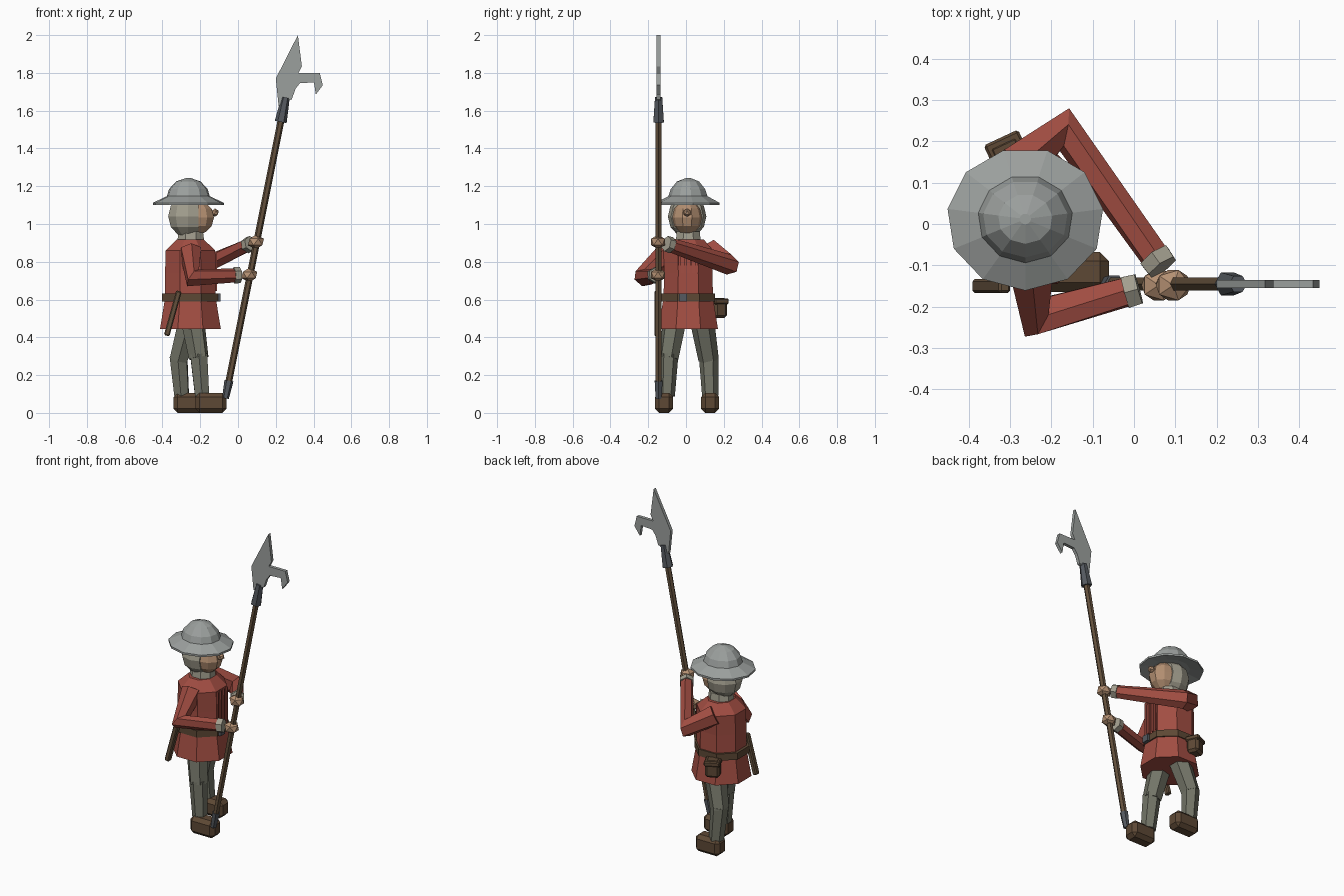
import bpy, bmesh
from math import pi, cos, sin, radians
from mathutils import Vector, Matrix

if "Cube" in bpy.data.objects:
    bpy.data.objects.remove(bpy.data.objects["Cube"])


def material(name, rgb):
    m = bpy.data.materials.new(name)
    m.diffuse_color = (*rgb, 1)
    m.use_nodes = True
    m.node_tree.nodes["Principled BSDF"].inputs["Base Color"].default_value = m.diffuse_color
    return m


RED = material("red cloth", (0.36, 0.075, 0.055))
HOSE = material("grey green wool", (0.17, 0.175, 0.135))
LEATHER = material("leather", (0.11, 0.065, 0.035))
WOOD = material("wood", (0.125, 0.08, 0.045))
SKIN = material("skin", (0.46, 0.28, 0.17))
LINEN = material("linen", (0.36, 0.34, 0.27))
STEEL = material("steel", (0.33, 0.35, 0.34))
IRON = material("dark iron", (0.09, 0.10, 0.115))


def finish(name, bm, mat):
    bmesh.ops.recalc_face_normals(bm, faces=bm.faces[:])
    me = bpy.data.meshes.new(name)
    bm.to_mesh(me)
    bm.free()
    me.materials.append(mat)
    ob = bpy.data.objects.new(name, me)
    bpy.context.collection.objects.link(ob)
    return ob


def skin_rings(bm, rings):
    """Bridge successive vertex rings and cap both ends."""
    n = len(rings[0])
    for a, b in zip(rings, rings[1:]):
        for i in range(n):
            j = (i + 1) % n
            bm.faces.new((a[i], a[j], b[j], b[i]))
    bm.faces.new(rings[0][::-1])
    bm.faces.new(rings[-1])


def loft(name, cx, cy, profile, n, mat, turn=0.5):
    """Vertical stack of elliptical rings: (z, radius x, radius y)."""
    bm = bmesh.new()
    angles = [2 * pi * (i + turn) / n for i in range(n)]
    skin_rings(bm, [[bm.verts.new((cx + rx * cos(a), cy + ry * sin(a), z)) for a in angles]
                    for z, rx, ry in profile])
    return finish(name, bm, mat)


def tube(name, points, radii, n, mat):
    """Faceted tube along a bent path, mitred at the joints."""
    bm = bmesh.new()
    p = [Vector(q) for q in points]
    dirs = [(b - a).normalized() for a, b in zip(p, p[1:])]
    rot, last, rings = dirs[0].to_track_quat('Z', 'Y'), dirs[0], []
    for i, q in enumerate(p):
        t = (dirs[max(i - 1, 0)] + dirs[min(i, len(dirs) - 1)]).normalized()
        rot, last = last.rotation_difference(t) @ rot, t
        rings.append([bm.verts.new(q + rot @ Vector((radii[i] * cos(a), radii[i] * sin(a), 0)))
                      for a in (2 * pi * (k + 0.5) / n for k in range(n))])
    skin_rings(bm, rings)
    return finish(name, bm, mat)


def block(name, centre, size, mat, bevel=0.0, rot=Matrix.Identity(4)):
    bm = bmesh.new()
    bmesh.ops.create_cube(bm, size=1)
    bmesh.ops.scale(bm, vec=size, verts=bm.verts)
    if bevel:
        bmesh.ops.bevel(bm, geom=bm.edges[:], offset=bevel, segments=1, affect='EDGES')
    bm.transform(Matrix.Translation(centre) @ rot)
    return finish(name, bm, mat)


def ball(name, centre, radii, mat, seg=0, rings=0):
    """Faceted ellipsoid: icosphere, or a UV sphere when seg is given."""
    bm = bmesh.new()
    if seg:
        bmesh.ops.create_uvsphere(bm, u_segments=seg, v_segments=rings, radius=1)
    else:
        bmesh.ops.create_icosphere(bm, subdivisions=1, radius=1)
    bmesh.ops.scale(bm, vec=radii, verts=bm.verts)
    bmesh.ops.translate(bm, vec=centre, verts=bm.verts)
    return finish(name, bm, mat)


CX, CY = -0.252, 0.012

# Tunic, quilting ridges and belt
loft("tunic", CX, CY, [(0.445, 0.174, 0.170), (0.61, 0.145, 0.142), (0.74, 0.145, 0.138),
                       (0.86, 0.142, 0.142), (0.917, 0.078, 0.09)], 8, RED)
for i in range(4):
    y = CY + (i - 1.5) * 0.03
    block(f"quilting_ridge_{i}", (-0.118, y, 0.75), (0.014, 0.011, 0.21), RED)
loft("belt", CX - 0.003, CY, [(0.59, 0.16, 0.152), (0.632, 0.16, 0.152)], 8, LEATHER)
block("buckle", (-0.102, -0.015, 0.611), (0.018, 0.042, 0.042), IRON)

# Pouch and scabbard hanging from the belt
turn = Matrix.Rotation(radians(25), 4, 'Z')
block("pouch", (-0.305, 0.17, 0.555), (0.085, 0.075, 0.105), LEATHER, 0.014, turn)
block("pouch_flap", (-0.305, 0.172, 0.59), (0.092, 0.082, 0.03), LEATHER, 0.006, turn)
block("scabbard", (-0.345, -0.15, 0.527), (0.03, 0.034, 0.245), WOOD, 0.006,
      Matrix.Rotation(radians(15.5), 4, 'Y'))

# Legs and boots: side, hip, knee, ankle, boot centre x
for side, hip, knee, ankle, bx in (
        ("right", (-0.245, -0.055, 0.52), (-0.208, -0.092, 0.29), (-0.19, -0.102, 0.09), -0.143),
        ("left", (-0.25, 0.08, 0.52), (-0.315, 0.12, 0.28), (-0.298, 0.128, 0.09), -0.258)):
    tube(side + "_thigh", (hip, knee), (0.066, 0.054), 6, HOSE)
    low = Vector(knee) + Vector((0, 0, 0.02))
    tube(side + "_shin", (low, ankle), (0.052, 0.043), 6, HOSE)
    block(side + "_boot", (bx, ankle[1] + (-0.014 if side == "right" else 0), 0.053),
          (0.166, 0.096, 0.106), LEATHER, 0.022)

# Arms, cuffs and hands: side, shoulder, elbow, wrist, hand
for side, shoulder, elbow, wrist, hand in (
        ("right", (-0.25, -0.09, 0.855), (-0.238, -0.225, 0.715), (0.0, -0.16, 0.729), (0.06, -0.148, 0.73)),
        ("left", (-0.29, 0.13, 0.86), (-0.168, 0.228, 0.785), (0.062, -0.095, 0.893), (0.095, -0.148, 0.905))):
    e, w = Vector(elbow), Vector(wrist)
    tube(side + "_sleeve", (shoulder, e, w), (0.062, 0.055, 0.037), 6, RED)
    d = (w - e).normalized()
    tube(side + "_cuff", (w - d * 0.022, w + d * 0.012), (0.044, 0.042), 6, LINEN)
    ball(side + "_hand", hand, (0.047, 0.043, 0.038), SKIN)

# Neck, face and coif (coif cut open at the front)
loft("collar", -0.25, CY, [(0.9, 0.078, 0.072), (0.96, 0.07, 0.066)], 8, LINEN)
ball("face", (-0.222, 0.006, 1.035), (0.1, 0.082, 0.092), SKIN, 10, 6)
ball("nose", (-0.122, 0.006, 1.06), (0.022, 0.022, 0.022), SKIN)
coif = ball("coif", (-0.265, 0.006, 1.04), (0.11, 0.102, 0.112), LINEN, 10, 6)
bm = bmesh.new()
bm.from_mesh(coif.data)
cut = bmesh.ops.bisect_plane(bm, geom=bm.verts[:] + bm.edges[:] + bm.faces[:],
                             plane_co=(-0.21, 0, 0), plane_no=(1, 0, 0), clear_outer=True)
bmesh.ops.holes_fill(bm, edges=[g for g in cut["geom_cut"] if isinstance(g, bmesh.types.BMEdge)])
bm.to_mesh(coif.data)
bm.free()

# Kettle hat
loft("hat", -0.263, CY, [(1.115, 0.11, 0.1), (1.1, 0.19, 0.173), (1.112, 0.19, 0.173),
                         (1.147, 0.115, 0.106), (1.185, 0.103, 0.093),
                         (1.225, 0.066, 0.06), (1.243, 0.014, 0.013)], 11, STEEL, 0.25)

# Polearm: shaft, ferrule, socket and flat blade
Y = -0.145


def on_shaft(z):
    return (-0.066 + (z - 0.08) * 0.2, Y, z)


tube("shaft", (on_shaft(0.1), on_shaft(1.6)), (0.018, 0.018), 6, WOOD)
tube("ferrule", (on_shaft(0.077), on_shaft(0.17)), (0.018, 0.024), 6, IRON)
tube("socket", (on_shaft(1.54), on_shaft(1.67)), (0.032, 0.022), 6, IRON)
outline = [(0.215, 1.625), (0.20, 1.77), (0.317, 2.0), (0.338, 1.835), (0.32, 1.80),
           (0.433, 1.80), (0.449, 1.735), (0.412, 1.685), (0.402, 1.75), (0.327, 1.745),
           (0.304, 1.715), (0.285, 1.66), (0.25, 1.65)]
bm = bmesh.new()
skin_rings(bm, [[bm.verts.new((x, Y + s * 0.01, z)) for x, z in outline] for s in (-1, 1)])
finish("blade", bm, STEEL)
